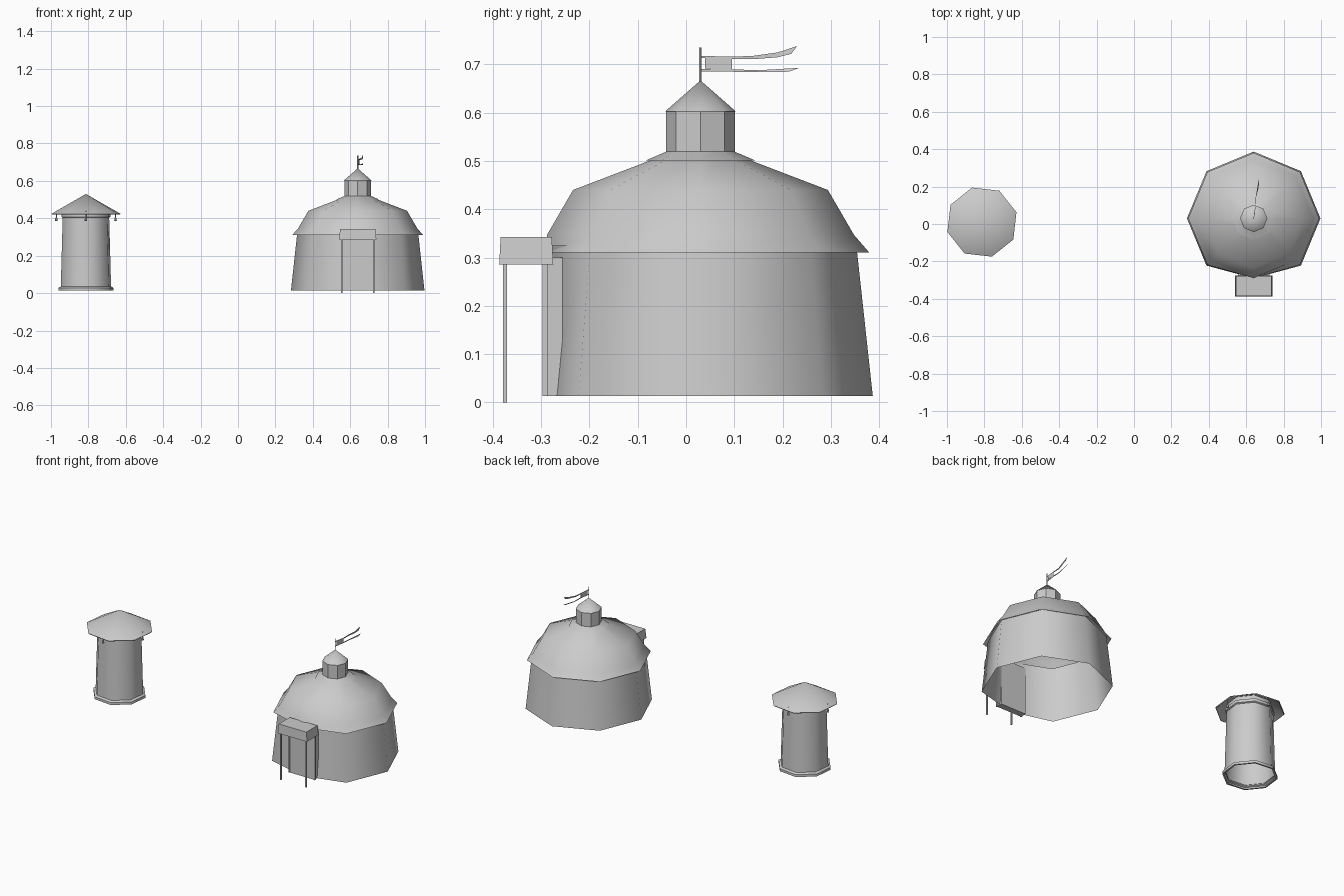
import bpy, bmesh, math
from mathutils import Vector

if "Cube" in bpy.data.objects:
    bpy.data.objects.remove(bpy.data.objects["Cube"])

GREY = (0.6, 0.6, 0.6, 1)
mat = bpy.data.materials.new("plain_grey")
mat.use_nodes = True
mat.diffuse_color = GREY
mat.node_tree.nodes["Principled BSDF"].inputs["Base Color"].default_value = GREY

HUT = Vector((0.64, 0.03, 0))
TOWER = Vector((-0.813, 0.01, 0))
FRONT = -0.29                     # flattened front of the hut
TURN = math.radians(16)           # the tower is turned a little


def finish(bm, name, smooth=None):
    mesh = bpy.data.meshes.new(name)
    bm.to_mesh(mesh)
    bm.free()
    mesh.materials.append(mat)
    obj = bpy.data.objects.new(name, mesh)
    bpy.context.collection.objects.link(obj)
    if smooth:
        bpy.ops.object.select_all(action='DESELECT')
        obj.select_set(True)
        bpy.context.view_layer.objects.active = obj
        bpy.ops.object.shade_smooth_by_angle(angle=math.radians(smooth))
    return obj


def turned(name, centre, profile, sides=8, turn=0, smooth=50, front=None):
    """Sweep an (radius, height) profile, bottom to top, around a centre."""
    bm = bmesh.new()
    rings = []
    for r, z in profile:
        ring = []
        for i in range(sides):
            a = turn + math.tau * i / sides
            p = centre + Vector((r * math.cos(a), r * math.sin(a), z))
            if front is not None:
                p.y = max(p.y, front)
            ring.append(bm.verts.new(p))
        rings.append(ring)
    for low, high in zip(rings, rings[1:]):
        for i in range(sides):
            j = (i + 1) % sides
            bm.faces.new((low[i], low[j], high[j], high[i]))
    bmesh.ops.remove_doubles(bm, verts=bm.verts, dist=0.00005)
    return finish(bm, name, smooth)


def box(name, x, y, z, taper=0):
    """Box from three ranges; the top may be narrowed in x and y."""
    bm = bmesh.new()
    bmesh.ops.create_cube(bm, size=1)
    mid = Vector([sum(r) / 2 for r in (x, y, z)])
    size = Vector([r[1] - r[0] for r in (x, y, z)])
    for v in bm.verts:
        shrink = taper if v.co.z > 0 else 0
        v.co = mid + Vector((v.co.x * (size.x - 2 * shrink),
                             v.co.y * (size.y - shrink), v.co.z * size.z))
    return finish(bm, name)


def plate(name, outline):
    """Thin upright sheet drawn as (y, z), swinging sideways as it leaves the pole."""
    bm = bmesh.new()
    half = len(outline) // 2
    sides = []
    for dx in (-0.001, 0.001):
        sides.append([bm.verts.new((HUT.x + dx + 0.13 * (y - HUT.y)
                                    + 0.004 * math.sin(45 * (y - HUT.y)), y, z))
                      for y, z in outline])
    n = len(outline)
    a, b = sides
    # strips between the top edge and the bottom edge
    for i in range(half - 1):
        k = n - 1 - i
        bm.faces.new((a[i], a[i + 1], a[k - 1], a[k]))
        bm.faces.new((b[k], b[k - 1], b[i + 1], b[i]))
    for i in range(n):
        j = (i + 1) % n
        bm.faces.new((a[i], b[i], b[j], a[j]))
    bmesh.ops.recalc_face_normals(bm, faces=bm.faces)
    return finish(bm, name)


# Hut walls and domed roof
turned("hut_wall", HUT, [(0.357, 0.013), (0.323, 0.325)], front=FRONT)
turned("hut_roof", HUT, [(0.35, 0.31), (0.318, 0.347), (0.264, 0.44), (0.06, 0.518)],
       front=FRONT)
turned("roof_collar", HUT, [(0.114, 0.501), (0.06, 0.524)])

# Cupola, its cap and the flagpole
turned("cupola", HUT, [(0.071, 0.515), (0.071, 0.603)], smooth=40)
turned("cupola_cap", HUT, [(0.06, 0.603), (0.073, 0.603), (0, 0.667)])
turned("flagpole", HUT, [(0.003, 0.655), (0.003, 0.735), (0, 0.735)], sides=6)

# Swallow-tailed flag
plate("flag_body", [(0.039, 0.717), (0.095, 0.715), (0.095, 0.688), (0.039, 0.692)])
plate("flag_upper_tail", [(0.028, 0.718), (0.095, 0.716), (0.14, 0.718), (0.19, 0.725),
                          (0.23, 0.738), (0.218, 0.722), (0.19, 0.715), (0.14, 0.711),
                          (0.095, 0.711), (0.028, 0.714)])
plate("flag_lower_tail", [(0.028, 0.691), (0.095, 0.69), (0.15, 0.688), (0.235, 0.693),
                          (0.213, 0.685), (0.15, 0.684), (0.095, 0.685), (0.028, 0.686)])

# Door and porch
cx = HUT.x
box("door", (cx - 0.085, cx + 0.085), (-0.293, -0.255), (0.013, 0.3))
box("porch_roof", (cx - 0.1, cx + 0.1), (-0.387, -0.275), (0.286, 0.343), taper=0.006)
for side, s in (("right", -1), ("left", 1)):
    x = cx + s * 0.086
    box(side + "_porch_post", (x - 0.004, x + 0.004), (-0.379, -0.371), (0, 0.29))
    box(side + "_door_jamb", (x - 0.004, x + 0.004), (-0.297, -0.286), (0.013, 0.29))

# Tower
turned("tower_body", TOWER, [(0.14, 0.03), (0.128, 0.45)], turn=TURN)
turned("tower_base", TOWER, [(0.143, 0.013), (0.153, 0.013), (0.153, 0.028), (0.138, 0.036)],
       turn=TURN)
turned("tower_collar", TOWER, [(0.128, 0.403), (0.137, 0.408), (0.137, 0.425)], turn=TURN)
turned("tower_roof", TOWER, [(0.188, 0.419), (0.192, 0.424), (0, 0.53)], turn=TURN)

# Hanging lamps below the tower eaves
for i, name in enumerate(("left", "back", "right", "front")):
    a = math.tau * i / 4
    at = TOWER + Vector((math.cos(a), math.sin(a), 0)) * 0.158
    turned(name + "_lamp", at, [(0, 0.385), (0.007, 0.387), (0.006, 0.4), (0.002, 0.406),
                                (0.002, 0.438)], sides=6)
